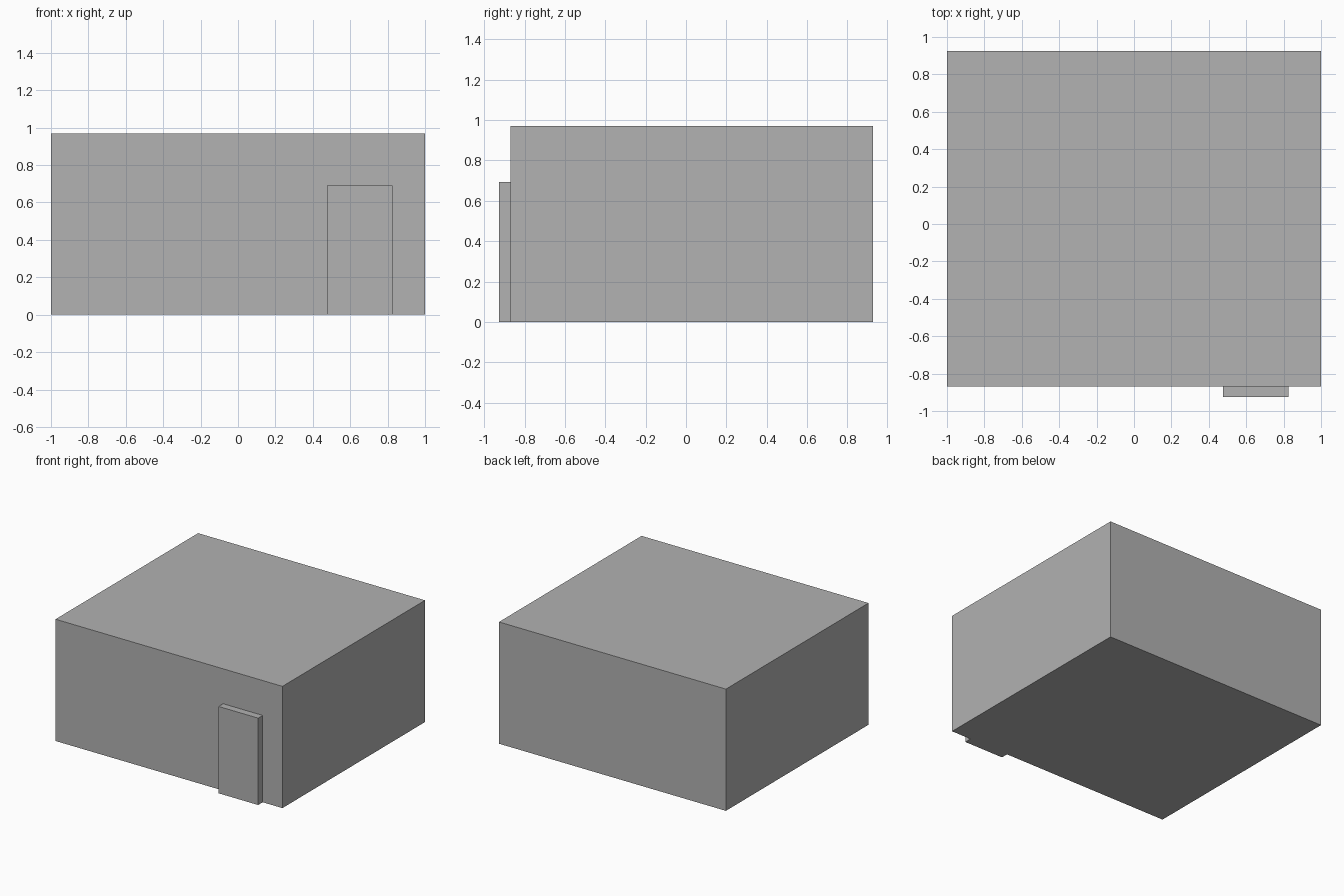
import bpy
from mathutils import Vector

if "Cube" in bpy.data.objects:
    bpy.data.objects.remove(bpy.data.objects["Cube"])

# Mid-grey finish shared by all parts
grey = bpy.data.materials.new("mid_grey")
grey.diffuse_color = (0.445, 0.445, 0.445, 1)
grey.use_nodes = True
grey.node_tree.nodes["Principled BSDF"].inputs["Base Color"].default_value = grey.diffuse_color


def box(name, lo, hi):
    """Axis-aligned box between two corners."""
    lo, hi = Vector(lo), Vector(hi)
    bpy.ops.mesh.primitive_cube_add(size=1, location=(lo + hi) / 2)
    ob = bpy.context.object
    ob.name = name
    ob.scale = hi - lo
    bpy.ops.object.transform_apply(location=False, rotation=False, scale=True)
    ob.data.materials.append(grey)
    return ob


# Main block of the building
box("building_body", (-1, -0.869, 0), (1, 0.926, 0.97))

# Door slab standing proud of the front wall
box("door", (0.477, -0.926, 0), (0.826, -0.869, 0.692))
